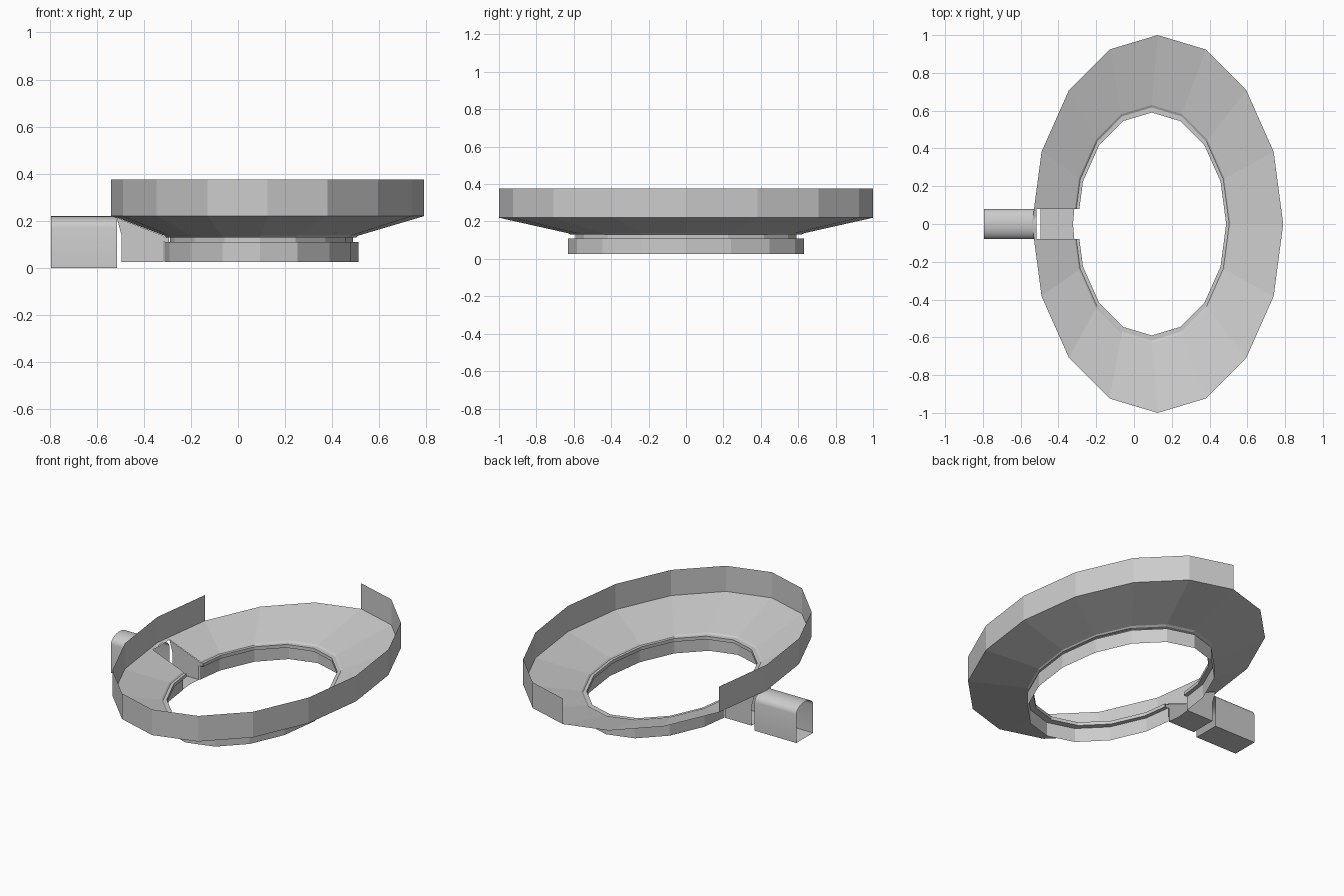
import bpy, bmesh
from math import sin, cos, pi, radians

if "Cube" in bpy.data.objects:
    bpy.data.objects.remove(bpy.data.objects["Cube"])

SIDES = 16
HALF = 0.08            # half width of the spout channel
CUT_X = -0.515         # outer end of the slot in the dish


def finish(name, bm, smooth=None):
    mesh = bpy.data.meshes.new(name)
    bm.to_mesh(mesh)
    bm.free()
    obj = bpy.data.objects.new(name, mesh)
    bpy.context.collection.objects.link(obj)
    if smooth:
        bpy.ops.object.select_all(action='DESELECT')
        bpy.context.view_layer.objects.active = obj
        obj.select_set(True)
        bpy.ops.object.shade_smooth_by_angle(angle=radians(smooth))
    return obj


def loft(levels, skip=()):
    """Skin of stacked ellipses, each given as (centre x, rx, ry, z)."""
    bm = bmesh.new()
    rings = [[bm.verts.new((cx + rx * cos(2 * pi * i / SIDES),
                            ry * sin(2 * pi * i / SIDES), z))
              for i in range(SIDES)] for cx, rx, ry, z in levels]
    for a, b in zip(rings, rings[1:]):
        for i in range(SIDES):
            if i not in skip:
                j = (i + 1) % SIDES
                bm.faces.new((a[i], a[j], b[j], b[i]))
    return bm


def cut_slot(bm):
    """Open the left side between y = -HALF and y = HALF."""
    for co, no in (((0, HALF, 0), (0, 1, 0)), ((0, -HALF, 0), (0, 1, 0)),
                   ((CUT_X, 0, 0), (1, 0, 0))):
        faces = [f for f in bm.faces if f.calc_center_median().x < -0.1
                 and abs(f.calc_center_median().y) < 0.45]
        geom = set(faces)
        for f in faces:
            geom.update(f.edges)
            geom.update(f.verts)
        bmesh.ops.bisect_plane(bm, geom=list(geom), dist=1e-5,
                               plane_co=co, plane_no=no)
    gone = [f for f in bm.faces
            if abs(f.calc_center_median().y) < HALF - 1e-3
            and CUT_X < f.calc_center_median().x < 0]
    bmesh.ops.delete(bm, geom=gone, context='FACES')


# Upright outer wall, with three segments left open at the back left
finish("outer_wall", loft([(0.125, 0.665, 1.0, 0.22),
                           (0.125, 0.665, 1.0, 0.375)], skip=(4, 5, 6)))

# Sloping dish
dish = loft([(0.094, 0.417, 0.63, 0.137), (0.125, 0.665, 1.0, 0.22)])
cut_slot(dish)
finish("dish", dish)

# Stepped collar below the dish
collar = loft([(0.094, 0.417, 0.63, 0.025), (0.094, 0.417, 0.63, 0.11),
               (0.094, 0.394, 0.59, 0.11), (0.094, 0.394, 0.59, 0.13),
               (0.094, 0.41, 0.617, 0.13), (0.094, 0.417, 0.63, 0.137)])
cut_slot(collar)
finish("collar", collar)

# Channel sides and floor
side = [(-0.495, 0.025), (-0.495, 0.14), (CUT_X, 0.213), (-0.318, 0.137),
        (-0.31, 0.13), (-0.294, 0.13), (-0.294, 0.11), (-0.316, 0.11),
        (-0.316, 0.025)]
bm = bmesh.new()
for s in (-1, 1):
    bm.faces.new([bm.verts.new((x, s * HALF, z)) for x, z in side])
bm.faces.new([bm.verts.new(p) for p in (
    (-0.495, -HALF, 0.025), (-0.316, -HALF, 0.025), (-0.323, 0, 0.025),
    (-0.316, HALF, 0.025), (-0.495, HALF, 0.025))])
bmesh.ops.recalc_face_normals(bm, faces=bm.faces[:])
finish("channel", bm)

# Arched spout, open at both ends
section = [(-HALF, 0), (HALF, 0)] + [
    (HALF * cos(pi * i / 10), 0.172 + 0.048 * sin(pi * i / 10))
    for i in range(11)]
bm = bmesh.new()
ends = [[bm.verts.new((x, y, z)) for y, z in section] for x in (-0.795, -0.515)]
for i in range(len(section)):
    j = (i + 1) % len(section)
    bm.faces.new((ends[0][i], ends[0][j], ends[1][j], ends[1][i]))
bmesh.ops.recalc_face_normals(bm, faces=bm.faces[:])
finish("spout", bm, smooth=28)
